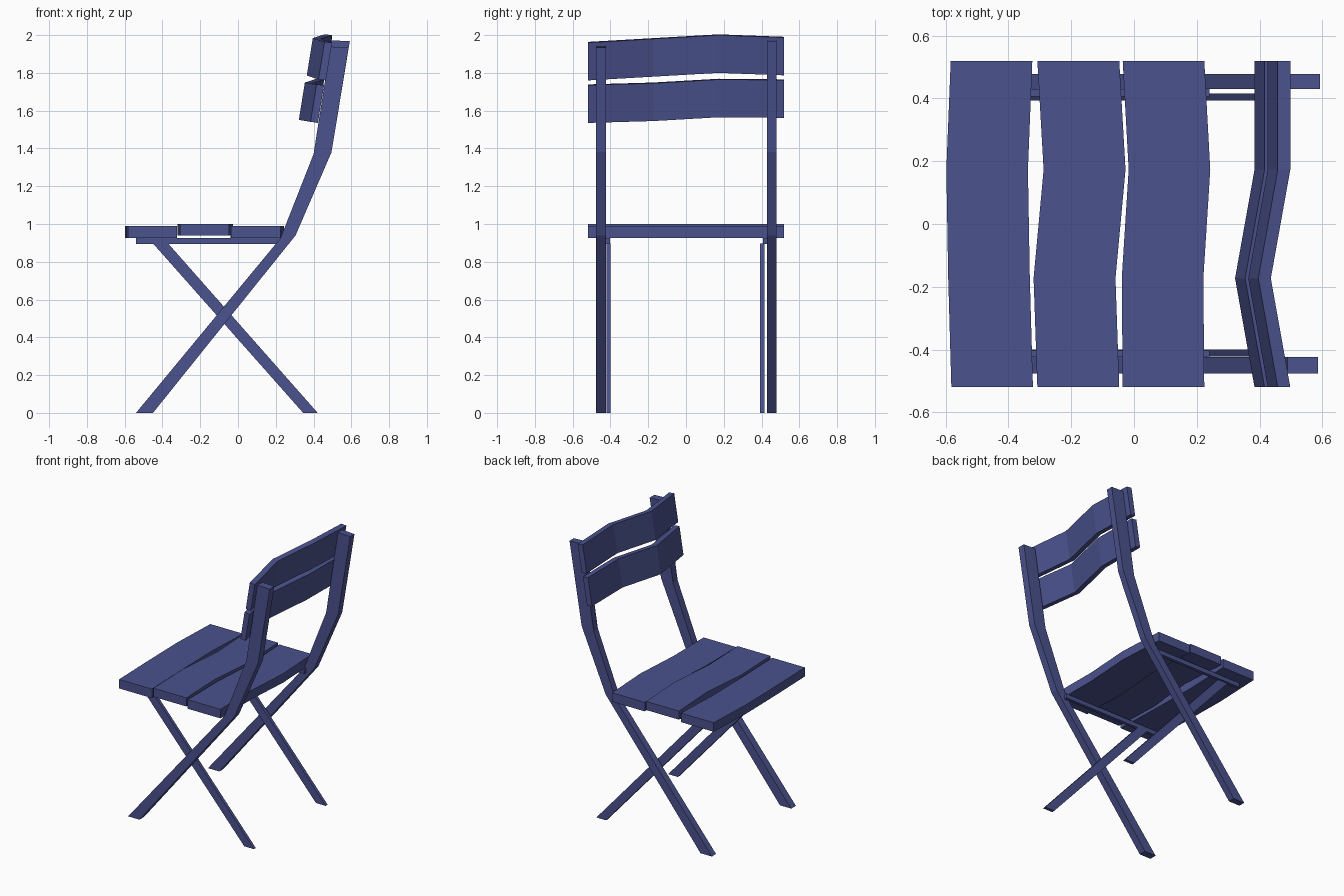
import bpy, bmesh

if "Cube" in bpy.data.objects:
    bpy.data.objects.remove(bpy.data.objects["Cube"])

paint = bpy.data.materials.new("blue_paint")
paint.diffuse_color = (0.07, 0.085, 0.27, 1)
paint.use_nodes = True
paint.node_tree.nodes["Principled BSDF"].inputs["Base Color"].default_value = paint.diffuse_color


def loft(name, sections):
    """Solid skin through equal-length cross-sections, capped at both ends."""
    bm = bmesh.new()
    rings = [[bm.verts.new(p) for p in s] for s in sections]
    n = len(rings[0])
    for a, b in zip(rings, rings[1:]):
        for i in range(n):
            j = (i + 1) % n
            bm.faces.new((a[i], a[j], b[j], b[i]))
    bm.faces.new(rings[0])
    bm.faces.new(rings[-1])
    bmesh.ops.recalc_face_normals(bm, faces=bm.faces)
    mesh = bpy.data.meshes.new(name)
    bm.to_mesh(mesh)
    bm.free()
    mesh.materials.append(paint)
    ob = bpy.data.objects.new(name, mesh)
    bpy.context.collection.objects.link(ob)
    return ob


def bar(name, edges, y0, y1):
    """Bar following (x_left, z_left, x_right, z_right) stations, between y0 and y1."""
    loft(name, [[(xl, y0, zl), (xr, y0, zr), (xr, y1, zr), (xl, y1, zl)]
                for xl, zl, xr, zr in edges])


# Long legs that continue up as the back posts (one is slightly taller)
for side, y0, y1, tx, tz in (("left", -0.477, -0.424, -0.006, -0.033),
                             ("right", 0.43, 0.478, 0, 0)):
    bar("back_post_" + side,
        [(-0.54, 0, -0.45, 0), (0.225, 0.925, 0.305, 0.94),
         (0.40, 1.37, 0.495, 1.38),
         (0.495 + tx, 1.972 + tz, 0.592 + tx, 1.968 + tz)], y0, y1)

# Thin crossing legs and the rails under the seat
for side, y0, y1, r0, r1 in (("left", -0.422, -0.40, -0.424, -0.403),
                             ("right", 0.393, 0.416, 0.407, 0.43)):
    bar("cross_leg_" + side,
        [(0.345, 0, 0.422, 0), (-0.45, 0.897, -0.37, 0.897)], y0, y1)
    bar("seat_rail_" + side,
        [(-0.54, 0.895, -0.54, 0.927), (0.24, 0.895, 0.24, 0.927)], r0, r1)

# Wavy seat slats: front and rear edge x at each station along y
YS = (-0.52, -0.173, 0.173, 0.52)
seat = (
    ("front", 0.925, 0.99, (-0.582, -0.592, -0.598, -0.584), 0.26),
    ("middle", 0.938, 1.0, (-0.308, -0.32, -0.288, -0.308), 0.261),
    ("rear", 0.925, 0.99, (-0.036, -0.039, -0.017, -0.036), 0.26),
)
for name, z0, z1, xs, w in seat:
    loft("seat_slat_" + name,
         [[(x, y, z0), (x + w, y, z0), (x + w, y, z1), (x, y, z1)]
          for x, y in zip(xs, YS)])

# Leaning backrest slats, bent along y
BEND = (0, -0.062, 0, 0)
for name, x0, zs in (("lower", 0.384, (1.535, 1.545, 1.565, 1.562)),
                     ("upper", 0.426, (1.76, 1.78, 1.80, 1.787))):
    loft("backrest_slat_" + name,
         [[(x0 + b, y, z + 0.006), (x0 + b + 0.039, y, z),
           (x0 + b + 0.072, y, z + 0.2), (x0 + b + 0.032, y, z + 0.204)]
          for b, y, z in zip(BEND, YS, zs)])
